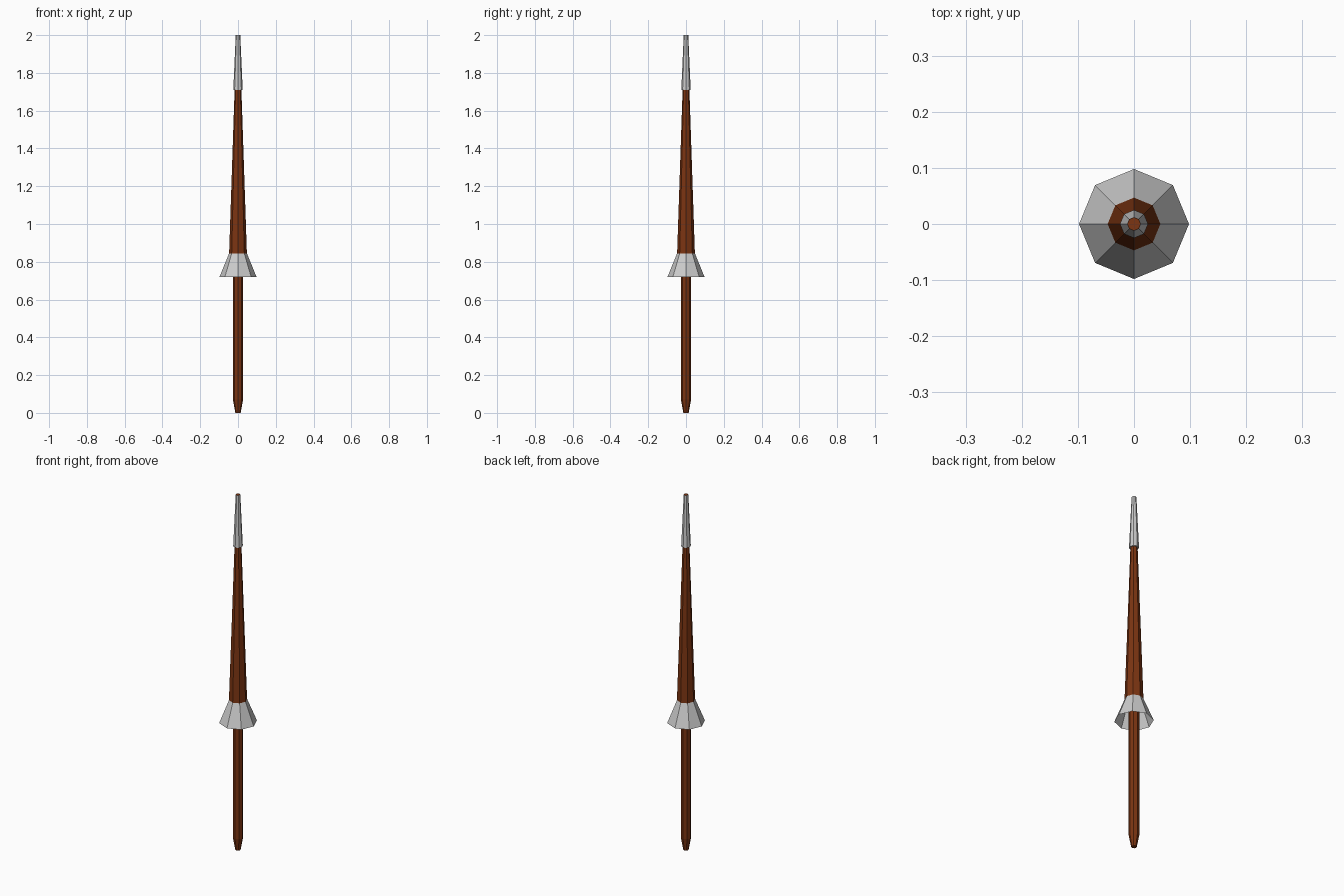
import bpy, bmesh
from math import cos, sin, tau

if "Cube" in bpy.data.objects:
    bpy.data.objects.remove(bpy.data.objects["Cube"])

SIDES = 8

wood = bpy.data.materials.new("wood")
wood.diffuse_color = (0.2, 0.035, 0.006, 1)
wood.use_nodes = True
wood.node_tree.nodes["Principled BSDF"].inputs["Base Color"].default_value = wood.diffuse_color


def lathe(name, profile, material=None, cap_bottom=False, cap_top=False):
    """Revolve (radius, z) points, listed bottom to top, into a faceted part."""
    bm = bmesh.new()
    rings = [[bm.verts.new((r * cos(tau * i / SIDES), r * sin(tau * i / SIDES), z))
              for i in range(SIDES)] for r, z in profile]
    for low, high in zip(rings, rings[1:]):
        for i in range(SIDES):
            j = (i + 1) % SIDES
            bm.faces.new((low[i], low[j], high[j], high[i]))
    if cap_bottom:
        bm.faces.new(rings[0][::-1])
    if cap_top:
        bm.faces.new(rings[-1])
    mesh = bpy.data.meshes.new(name)
    bm.to_mesh(mesh)
    bm.free()
    obj = bpy.data.objects.new(name, mesh)
    bpy.context.collection.objects.link(obj)
    if material:
        mesh.materials.append(material)
    return obj


# Grip with tapered butt, running up inside the hollow guard
lathe("handle", [(0.014, 0), (0.027, 0.07), (0.027, 0.845)], wood, cap_bottom=True)

# Flared hand guard, open underneath
lathe("hand_guard", [(0.098, 0.72), (0.047, 0.845)])

# Long tapering shaft, closed underneath by a ring around the handle
lathe("shaft", [(0.027, 0.845), (0.047, 0.845), (0.018, 1.71)], wood)

# Metal tip sleeve with a ledge where it meets the shaft
lathe("tip_sleeve", [(0.018, 1.71), (0.025, 1.71), (0.012, 2.0)])

# Wooden end showing through the sleeve
lathe("tip_end", [(0.011, 1.99), (0.012, 2.0)], wood, cap_top=True)
